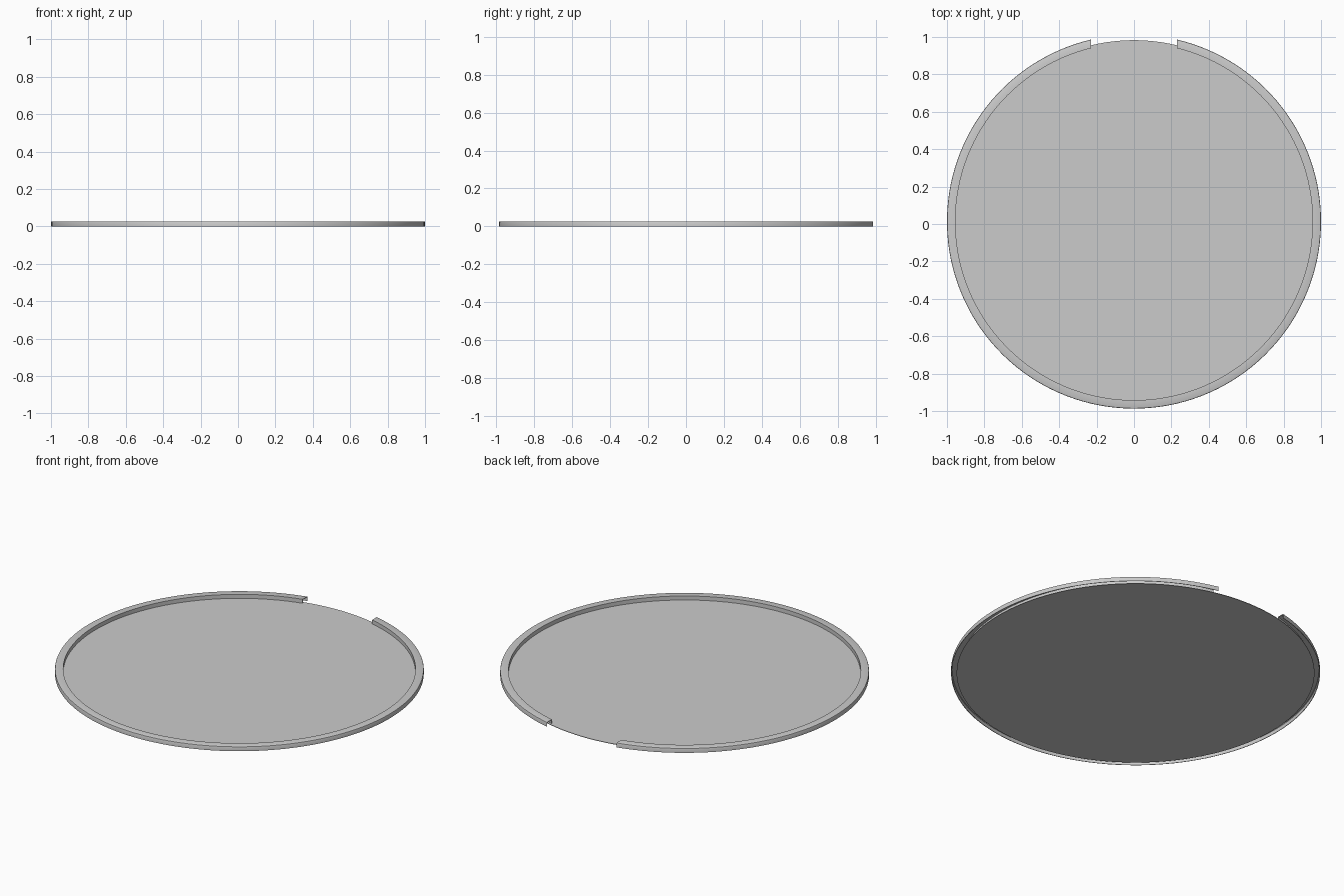
import bpy, bmesh, math

cube = bpy.data.objects.get("Cube")
if cube:
    bpy.data.objects.remove(cube, do_unlink=True)

CENTRE_Y = 0.013    # the rim gap shifts the circle centre back
GAP = 0.23          # half width of the gap in the rim
HEIGHT = 0.027
WALL = 0.003
SEGMENTS = 128

grey = bpy.data.materials.new("light_grey")
grey.use_nodes = True
colour = (0.6, 0.6, 0.6, 1)
grey.diffuse_color = colour
grey.node_tree.nodes["Principled BSDF"].inputs["Base Color"].default_value = colour


def finish(bm, name):
    bmesh.ops.recalc_face_normals(bm, faces=bm.faces)
    mesh = bpy.data.meshes.new(name)
    bm.to_mesh(mesh)
    bm.free()
    mesh.materials.append(grey)
    obj = bpy.data.objects.new(name, mesh)
    bpy.context.collection.objects.link(obj)
    obj.location.y = CENTRE_Y
    bpy.ops.object.select_all(action='DESELECT')
    obj.select_set(True)
    bpy.context.view_layer.objects.active = obj
    bpy.ops.object.shade_smooth_by_angle(angle=math.radians(35))
    return obj


# Thin round base plate
bm = bmesh.new()
bmesh.ops.create_cone(bm, cap_ends=True, segments=SEGMENTS,
                      radius1=0.97, radius2=0.97, depth=WALL)
bmesh.ops.translate(bm, verts=bm.verts, vec=(0, 0, WALL / 2))
finish(bm, "base_plate")

# Raised rim: a channel open underneath, as (radius, height) points
inner, outer = 0.955, 1.0
profile = [
    (inner, WALL), (inner, HEIGHT), (outer - 0.005, HEIGHT),
    (outer - 0.0015, HEIGHT - 0.0015), (outer, HEIGHT - 0.005), (outer, 0),
    (outer - WALL, 0), (outer - WALL, HEIGHT - 0.006),
    (outer - 0.006, HEIGHT - WALL), (inner + WALL, HEIGHT - WALL),
    (inner + WALL, WALL),
]
bm = bmesh.new()
rings = []
for i in range(SEGMENTS + 1):
    ring = []
    for r, z in profile:
        start = math.asin(GAP / r)    # keeps both rim ends parallel
        a = start + (2 * math.pi - 2 * start) * i / SEGMENTS
        ring.append(bm.verts.new((r * math.sin(a), r * math.cos(a), z)))
    rings.append(ring)
n = len(profile)
for a, b in zip(rings, rings[1:]):
    for j in range(n):
        k = (j + 1) % n
        bm.faces.new((a[j], a[k], b[k], b[j]))
bm.faces.new(rings[0])
bm.faces.new(rings[-1])
finish(bm, "rim")
